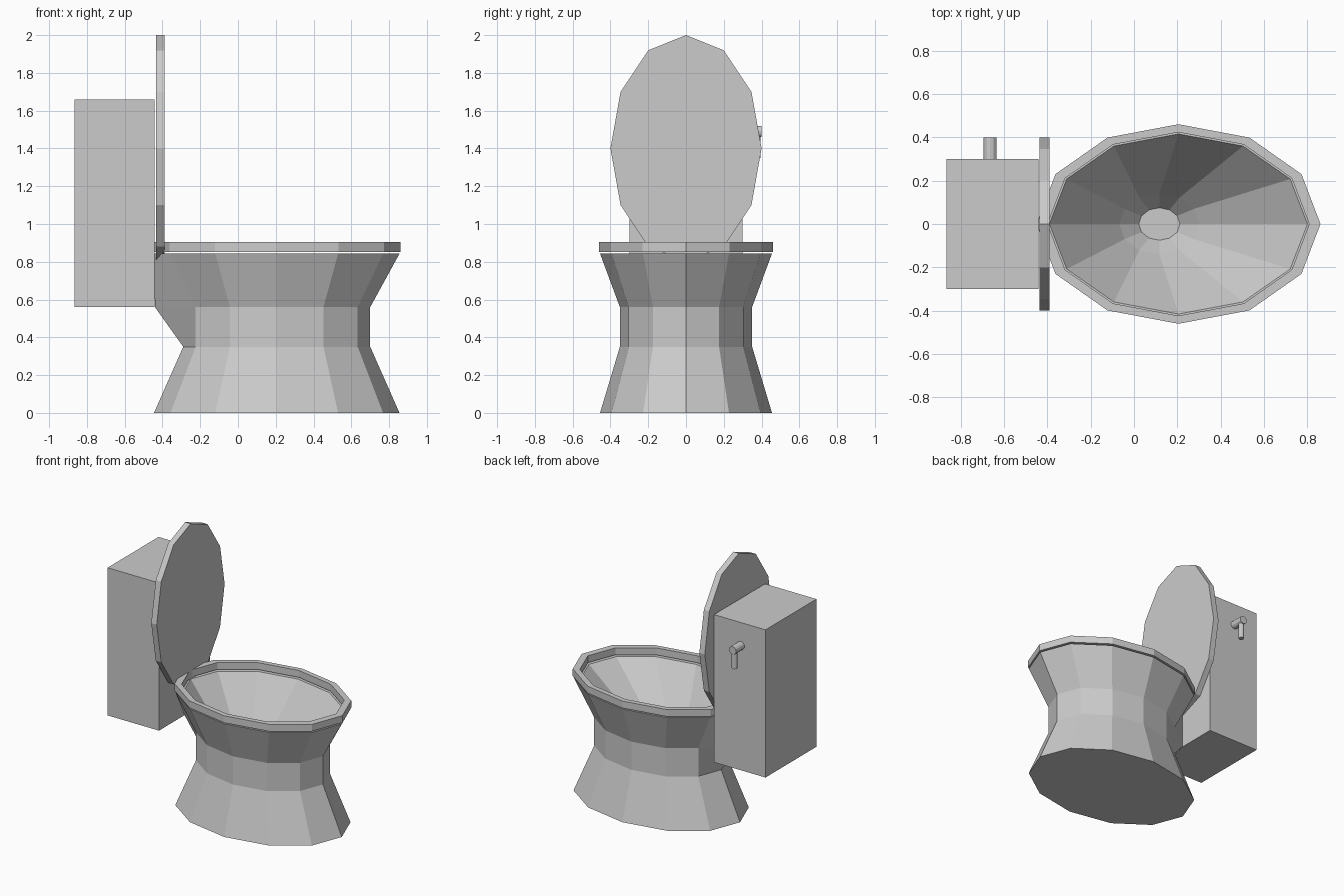
import bpy, bmesh, math
from mathutils import Matrix

if "Cube" in bpy.data.objects:
    bpy.data.objects.remove(bpy.data.objects["Cube"])

SIDES = 12
CX = 0.205


def make(name, bm):
    bmesh.ops.recalc_face_normals(bm, faces=bm.faces)
    me = bpy.data.meshes.new(name)
    bm.to_mesh(me)
    bm.free()
    ob = bpy.data.objects.new(name, me)
    bpy.context.collection.objects.link(ob)
    return ob


def loft(name, rings, closed=False):
    """Skin elliptical rings (centre x, x radius, y radius, z)."""
    bm = bmesh.new()
    loops = []
    for cx, rx, ry, z in rings:
        angles = [2 * math.pi * i / SIDES for i in range(SIDES)]
        loops.append([bm.verts.new((cx + rx * math.cos(a), ry * math.sin(a), z)) for a in angles])
    pairs = list(zip(loops, loops[1:]))
    if closed:
        pairs.append((loops[-1], loops[0]))
    else:
        bm.faces.new(loops[0])
        bm.faces.new(loops[-1])
    for a, b in pairs:
        for i in range(SIDES):
            j = (i + 1) % SIDES
            bm.faces.new((a[i], a[j], b[j], b[i]))
    return make(name, bm)


def rod(name, radius, length, matrix, sides=12):
    bm = bmesh.new()
    bmesh.ops.create_cone(bm, cap_ends=True, segments=sides, radius1=radius,
                          radius2=radius, depth=length, matrix=matrix)
    return make(name, bm)


# Pedestal and hollow bowl in one skin: outside upward, then inside downward
bowl = loft("bowl", [
    (CX, 0.65, 0.455, 0.0),
    (CX, 0.495, 0.35, 0.35),
    (CX, 0.495, 0.35, 0.56),
    (CX, 0.65, 0.455, 0.843),
    (CX, 0.595, 0.415, 0.843),
    (0.117, 0.185, 0.14, 0.42),
    (0.117, 0.095, 0.075, 0.33),
])
# Rear point of the neck reaches back to the tank
bowl.data.vertices[2 * SIDES + SIDES // 2].co.x = -0.44

# Seat ring
loft("seat", [
    (CX, 0.655, 0.46, 0.853),
    (CX, 0.655, 0.46, 0.905),
    (CX, 0.603, 0.423, 0.905),
    (CX, 0.603, 0.423, 0.853),
], closed=True)

# Raised lid: a flat ellipse turned upright
lid = loft("lid", [(0, 0.6, 0.4, -0.435), (0, 0.6, 0.4, -0.39)])
lid.data.transform(Matrix(((0, 0, 1, 0), (0, 1, 0, 0), (1, 0, 0, 1.4), (0, 0, 0, 1))))
lid.data.flip_normals()

# Tank
bm = bmesh.new()
bmesh.ops.create_cube(bm, size=1, matrix=Matrix.Translation((-0.653, 0, 1.11))
                      @ Matrix.Diagonal((0.424, 0.6, 1.1, 1)))
make("tank", bm)

# Flush handle: stub and hanging lever
rod("handle_stub", 0.03, 0.1, Matrix.Translation((-0.663, 0.35, 1.49))
    @ Matrix.Rotation(math.pi / 2, 4, 'X'))
rod("handle_lever", 0.02, 0.14, Matrix.Translation((-0.663, 0.375, 1.42)))
